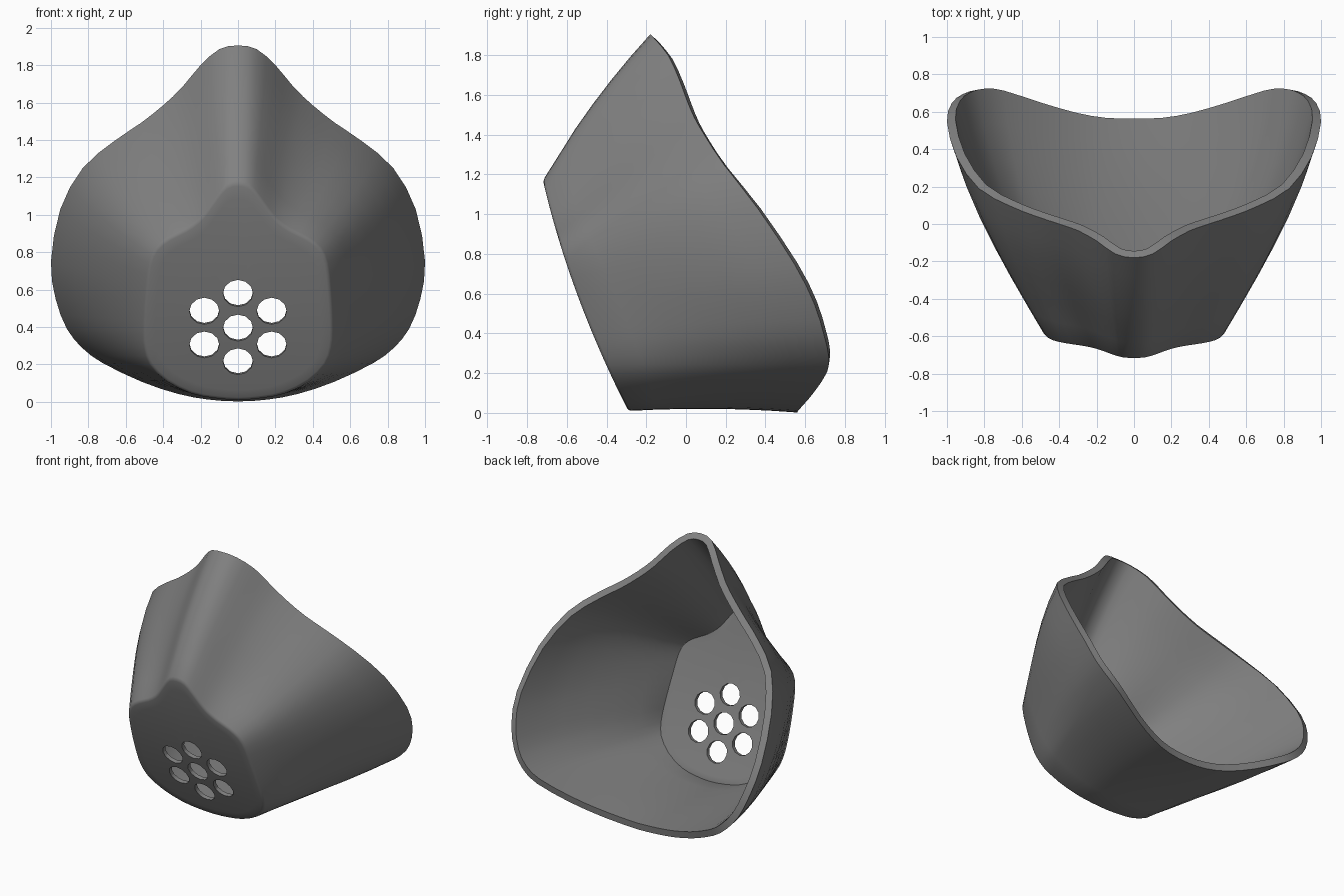
import bpy, bmesh, math
from mathutils import Vector

if "Cube" in bpy.data.objects:
    bpy.data.objects.remove(bpy.data.objects["Cube"])

# Half outlines, top centre to bottom centre: open back rim (x, y, z) and front plate (x, z)
RIM = [(0, -.18, 1.905), (.1, -.16, 1.885), (.2, -.09, 1.8), (.3, -.035, 1.68), (.4, 0, 1.585),
       (.52, .04, 1.49), (.66, .095, 1.395), (.83, .19, 1.25), (.95, .36, 1.03), (1, .545, .75),
       (.975, .645, .55), (.915, .695, .39), (.83, .718, .285), (.72, .71, .205), (.51, .645, .105),
       (.32, .592, .042), (.16, .565, .012), (0, .56, .002)]
PLATE = [(0, 1.17), (.06, 1.155), (.11, 1.1), (.16, 1.03), (.21, .97), (.28, .92), (.37, .875),
         (.44, .82), (.475, .74), (.49, .62), (.5, .5), (.505, .38), (.5, .29), (.47, .2),
         (.38, .11), (.25, .045), (.13, .02), (0, .01)]


def plate_y(z):
    # gently bowed, leaning front surface
    t = (z - .01) / 1.16
    return -.29 - .43 * t - .16 * t * (1 - t)


def smooth_loop(half, sub=2):
    # mirror the half outline and resample it with a Catmull-Rom curve
    pts = [Vector(p) for p in half]
    pts += [Vector((-p.x, p.y, p.z)) for p in pts[-2:0:-1]]
    n, out = len(pts), []
    for i in range(n):
        a, b, c, d = (pts[(i + k) % n] for k in (-1, 0, 1, 2))
        for s in range(sub):
            t = s / sub
            out.append(.5 * (2 * b + (c - a) * t + (2 * a - 5 * b + 4 * c - d) * t * t
                             + (3 * b - a - 3 * c + d) * t ** 3))
    return out


rim = smooth_loop(RIM)
front = smooth_loop([(x, plate_y(z), z) for x, z in PLATE])

# Loops: slightly bulged side wall, then rings shrinking across the plate
loops = []
STEPS = 6
for k in range(STEPS + 1):
    t = k / STEPS
    ring = [r.lerp(f, t) for r, f in zip(rim, front)]
    for p in ring:
        b = t * (1 - t)
        p.x *= 1 + .2 * b
        top = min(1, max(0, (p.z - .9) / .5))
        p.y -= .08 * b * top
        p.z += .06 * b * top
        if p.z < .2:
            p.z += .06 * b * (1 - p.z / .2)
    loops.append(ring)
for s in (.88, .7, .5, .3, .12):
    ring = []
    for p in front:
        z = .45 + (p.z - .45) * s
        ring.append(Vector((p.x * s, plate_y(z), z)))
    loops.append(ring)

bm = bmesh.new()
rings = [[bm.verts.new(p) for p in ring] for ring in loops]
n = len(rim)
for a, b in zip(rings, rings[1:]):
    for i in range(n):
        j = (i + 1) % n
        bm.faces.new((a[i], a[j], b[j], b[i]))
bm.faces.new(rings[-1])
bmesh.ops.recalc_face_normals(bm, faces=bm.faces)
# make normals point outward (plate faces -y)
bm.faces.ensure_lookup_table()
if bm.faces[-1].normal.y > 0:
    bmesh.ops.reverse_faces(bm, faces=bm.faces)
me = bpy.data.meshes.new("mask_shell")
bm.to_mesh(me)
bm.free()
shell = bpy.data.objects.new("mask_shell", me)
bpy.context.collection.objects.link(shell)

# Dark grey material
mat = bpy.data.materials.new("dark_grey")
mat.diffuse_color = (.22, .22, .22, 1)
mat.use_nodes = True
mat.node_tree.nodes["Principled BSDF"].inputs["Base Color"].default_value = mat.diffuse_color
me.materials.append(mat)

# Wall thickness (thinner at the plate) and softened plate edge
group = shell.vertex_groups.new(name="wall")
for i in range(len(me.vertices)):
    group.add([i], max(0, 1 - (i // n) / STEPS), 'REPLACE')
bev = shell.modifiers.new("soft_edge", 'BEVEL')
bev.width = .015
bev.segments = 2
bev.limit_method = 'ANGLE'
bev.angle_limit = math.radians(35)
sol = shell.modifiers.new("thickness", 'SOLIDIFY')
sol.thickness = .048
sol.offset = -1
sol.vertex_group = "wall"
sol.thickness_vertex_group = .6

# Breathing holes: one in the centre and six around it
cutters = []
for x, z in [(0, .395), (0, .58), (0, .215), (.18, .485), (-.18, .485), (.18, .305), (-.18, .305)]:
    bpy.ops.mesh.primitive_cylinder_add(vertices=12, radius=.08, depth=.2,
                                        location=(x, plate_y(z), z),
                                        rotation=(math.radians(90 + 15), 0, 0))
    cut = bpy.context.object
    cut.name = "hole_cutter"
    cut.scale.y = .95
    cut.hide_render = True
    cut.data.materials.append(mat)
    cutters.append(cut)
    mod = shell.modifiers.new("hole", 'BOOLEAN')
    mod.operation = 'DIFFERENCE'
    mod.solver = 'EXACT'
    mod.object = cut

# Apply everything, remove the cutters, shade smooth
bpy.ops.object.select_all(action='DESELECT')
shell.select_set(True)
bpy.context.view_layer.objects.active = shell
for mod in list(shell.modifiers):
    bpy.ops.object.modifier_apply(modifier=mod.name)
for cut in cutters:
    bpy.data.objects.remove(cut)
bpy.ops.object.shade_smooth_by_angle(angle=math.radians(60))
